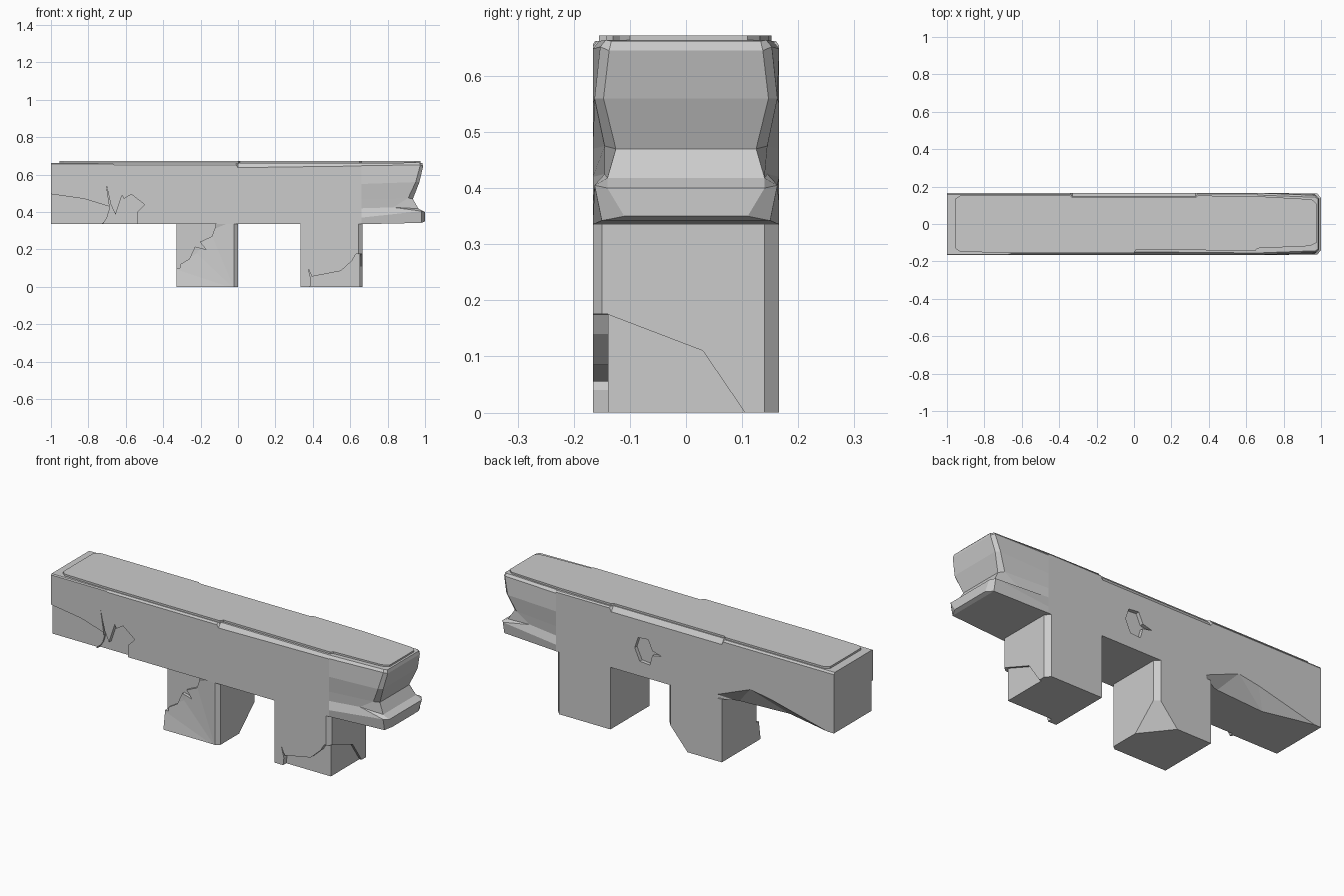
import bpy, bmesh
from mathutils import Vector

if "Cube" in bpy.data.objects:
    bpy.data.objects.remove(bpy.data.objects["Cube"])

W, LOW, TOP = 0.166, 0.335, 0.662   # half depth, beam underside, beam top


def finish(name, bm):
    bmesh.ops.recalc_face_normals(bm, faces=bm.faces)
    me = bpy.data.meshes.new(name)
    bm.to_mesh(me)
    bm.free()
    ob = bpy.data.objects.new(name, me)
    bpy.context.collection.objects.link(ob)
    return ob


def loft(name, rings):
    """Skin rings (front side up, back side down); ends closed in strips."""
    bm = bmesh.new()
    vs = [[bm.verts.new(p) for p in r] for r in rings]
    n = len(rings[0])
    for a, b in zip(vs, vs[1:]):
        for i in range(n):
            j = (i + 1) % n
            bm.faces.new((a[i], a[j], b[j], b[i]))
    for r in (vs[0], vs[-1]):
        for i in range(n // 2 - 1):
            bm.faces.new((r[i], r[i + 1], r[n - 2 - i], r[n - 1 - i]))
    return finish(name, bm)


def prism(name, pts, axis, lo, hi):
    """Extrude a 2D outline along x, y or z."""
    put = {'x': lambda a, b, c: (c, a, b), 'y': lambda a, b, c: (a, c, b),
           'z': lambda a, b, c: (a, b, c)}[axis]
    bm = bmesh.new()
    f = bm.faces.new([bm.verts.new(put(a, b, lo)) for a, b in pts])
    ext = bmesh.ops.extrude_face_region(bm, geom=[f])['geom']
    d = Vector(put(0, 0, hi - lo))
    bmesh.ops.translate(bm, vec=d, verts=[v for v in ext if isinstance(v, bmesh.types.BMVert)])
    return finish(name, bm)


def hull(pts, y_out):
    """Convex cutter: inner points plus the same points pushed outside."""
    bm = bmesh.new()
    for x, y, z in pts:
        bm.verts.new((x, y, z))
        bm.verts.new((x, y_out, z))
    r = bmesh.ops.convex_hull(bm, input=bm.verts)
    loose = [v for v in bm.verts if not v.link_faces]
    bmesh.ops.delete(bm, geom=loose, context='VERTS')
    return finish("chip_cutter", bm)


def cut(ob, cutter):
    cutter.hide_render = True
    m = ob.modifiers.new("chip", 'BOOLEAN')
    m.operation, m.solver, m.object = 'DIFFERENCE', 'EXACT', cutter
    bpy.context.view_layer.update()
    me = bpy.data.meshes.new_from_object(
        ob.evaluated_get(bpy.context.evaluated_depsgraph_get()))
    ob.modifiers.clear()
    ob.data = me
    bpy.data.objects.remove(cutter)


def front_chip(ob, pts, depth):
    cut(ob, prism("chip_cutter", pts, 'y', -0.3, -W + depth))


# Beam: worn top edges change size in steps along the length
def section(x, f, b):
    return [(x, -W, LOW), (x, -W, TOP - f), (x, -W + f * .7, TOP),
            (x, W - b * .7, TOP), (x, W, TOP - b), (x, W, LOW)]


stations = [(-1, .006, .01), (-.67, .006, .01), (-.66, .01, .01), (-.34, .01, .01),
            (-.33, .01, .026), (-.01, .01, .026), (0, .025, .026), (.33, .02, .026),
            (.34, .02, .008), (.66, .016, .008)]
beam = loft("beam", [section(*s) for s in stations])

# Chips and cracks on the beam front
front_chip(beam, [(-1.1, .51), (-.82, .47), (-.69, .43), (-.68, .39), (-.70, .36),
                  (-.74, .33), (-.74, .2), (-1.1, .2)], .012)
front_chip(beam, [(-.745, .3), (-.70, .37), (-.685, .42), (-.705, .55), (-.68, .44),
                  (-.655, .385), (-.62, .49), (-.61, .47), (-.57, .495), (-.50, .44),
                  (-.54, .40), (-.54, .3)], .022)

# Hollow on the back and broken lower back edge
cut(beam, prism("pit_cutter", [(.19, .48), (.17, .54), (.11, .545), (.085, .49), (.03, .475),
                               (.085, .465), (.10, .41), (.16, .415)], 'y', W - .02, .3))
cut(beam, hull([(-.30, .167, .36), (-.50, .167, .44), (-.62, .167, .42), (-.97, .167, .334),
                (-.70, .10, .33), (-.40, .12, .33), (-.97, .167, .3), (-.30, .167, .3)], .3))

# Broken right end: front profiles (x, z, half depth), bottom to top
root = [(.66, LOW, W), (.66, .37, W), (.66, .42, W), (.66, .47, W),
        (.66, .55, W), (.66, .648, W), (.66, TOP, .155)]
rim = [(.98, .342, .150), (.98, .405, .163), (.83, .425, .145), (.91, .475, .145),
       (.95, .56, .163), (.975, .652, .153), (.97, TOP + .002, .143)]
tip = [(1.0, .35, .11), (1.0, .40, .14), (.965, .418, .14), (.935, .47, .125),
       (.97, .56, .147), (.99, .645, .137), (.985, TOP, .133)]
loft("broken_beam_end", [[(x, -w, z) for x, z, w in p] + [(x, w, z) for x, z, w in p[::-1]]
                         for p in (root, rim, tip)])

# Thin raised top with a chipped outline
prism("top_slab", [(-.955, -.13), (-.93, -.148), (-.66, -.155), (0, -.155), (.01, -.138),
                   (.65, -.142), (.66, -.13), (.94, -.118), (.975, -.10), (.975, .11),
                   (.95, .132), (.66, .148), (.34, .152), (.33, .142), (-.33, .142),
                   (-.34, .152), (-.93, .152), (-.955, .135)], 'z', .655, .672)


# Legs: square prisms with worn vertical edges
def leg(name, x0, x1):
    return prism(name, [(x0, -W), (x1 - .022, -W), (x1, -.15), (x1, .14),
                        (x1 - .024, W), (x0, W)], 'z', 0, LOW + .005)


left_leg = leg("left_leg", -.33, 0)
cut(left_leg, hull([(-.35, -.1665, -.01), (-.02, -.1665, -.01), (-.03, -.1665, .35),
                    (-.15, -.148, .30), (-.22, -.146, .18), (-.35, -.150, .10),
                    (-.35, -.148, .35)], -.3))
front_chip(left_leg, [(-.4, .36), (-.12, .36), (-.12, .325), (-.14, .27), (-.205, .24),
                      (-.17, .20), (-.23, .215), (-.26, .15), (-.31, .12), (-.31, .10),
                      (-.4, .10)], .036)
# Large sloping break on the leg's back inner corner
bm = bmesh.new()
for p in [(.03, .20, .21), (-.17, .20, -.02), (.03, -.05, -.02), (.03, .20, -.02)]:
    bm.verts.new(p)
bmesh.ops.convex_hull(bm, input=bm.verts)
cut(left_leg, finish("corner_cutter", bm))

right_leg = leg("right_leg", .335, .665)
front_chip(right_leg, [(.375, -.1), (.39, .04), (.375, .10), (.395, .055), (.55, .085),
                       (.61, .14), (.63, .175), (.8, .18), (.8, -.1)], .027)
cut(right_leg, prism("side_cutter", [(-.3, .175), (-.14, .175), (.03, .11), (.105, 0),
                                     (.105, -.1), (-.3, -.1)], 'x', .652, .8))
